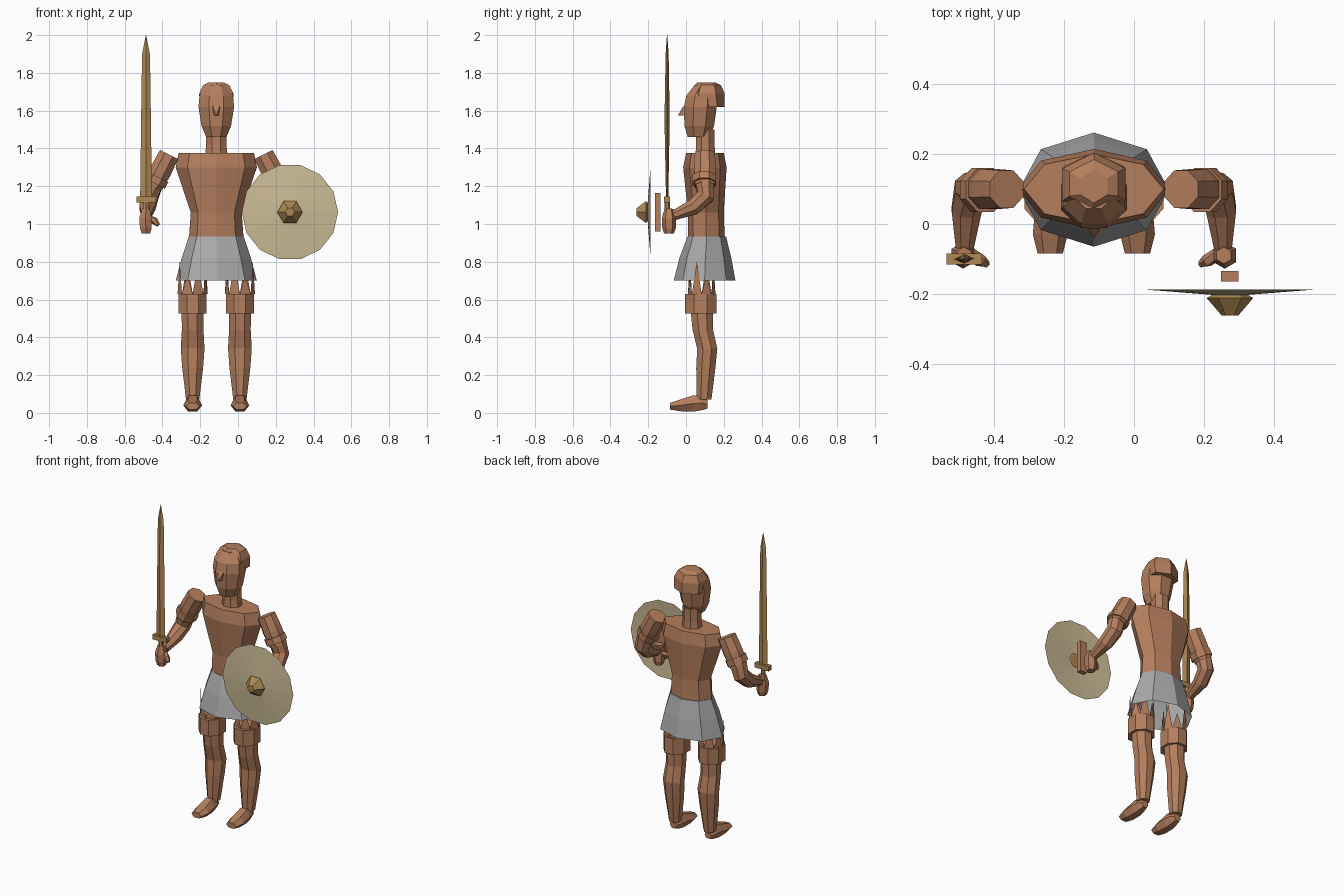
import bpy, bmesh, math
from mathutils import Vector

if "Cube" in bpy.data.objects:
    bpy.data.objects.remove(bpy.data.objects["Cube"])

CX = -0.115          # centre line of the body


def material(name, rgb):
    m = bpy.data.materials.new(name)
    m.diffuse_color = (*rgb, 1)
    m.use_nodes = True
    m.node_tree.nodes["Principled BSDF"].inputs["Base Color"].default_value = m.diffuse_color
    return m


SKIN = material("brown skin", (0.46, 0.21, 0.11))
CLOTH = material("grey cloth", (0.40, 0.40, 0.40))
GOLD = material("dull gold", (0.42, 0.25, 0.085))
TAN = material("pale tan", (0.60, 0.50, 0.30))


def build(name, verts, faces, mat, mirror=False):
    """Make an object; optionally add its mirror image across the body centre."""
    bm = bmesh.new()
    for s in ((1, -1) if mirror else (1,)):
        vs = [bm.verts.new((CX + s * (v[0] - CX), v[1], v[2])) for v in verts]
        for f in faces:
            bm.faces.new([vs[i] for i in f])
    bmesh.ops.recalc_face_normals(bm, faces=bm.faces)
    me = bpy.data.meshes.new(name)
    bm.to_mesh(me)
    bm.free()
    me.materials.append(mat)
    ob = bpy.data.objects.new(name, me)
    bpy.context.collection.objects.link(ob)
    return ob


def loft(name, rings, mat, caps=(True, True), mirror=False):
    n = len(rings[0])
    verts = [p for r in rings for p in r]
    faces = [(k * n + i, k * n + (i + 1) % n, (k + 1) * n + (i + 1) % n, (k + 1) * n + i)
             for k in range(len(rings) - 1) for i in range(n)]
    if caps[0]:
        faces.append(tuple(range(n)))
    if caps[1]:
        faces.append(tuple(range(len(verts) - n, len(verts))))
    return build(name, verts, faces, mat, mirror)


def ring(c, ra, rb, n=8, axis=(0, 0, 1), turn=0.0):
    """Ellipse around c, square to axis; ra is mostly along x, rb the other way."""
    a = Vector(axis).normalized()
    u = (Vector((1, 0, 0)) - a * a.x).normalized()
    w = a.cross(u)
    return [Vector(c) + u * ra * math.cos(t) + w * rb * math.sin(t)
            for t in (2 * math.pi * (i + turn) / n for i in range(n))]


def level(z, rx, y0, y1, x=CX, n=8, turn=0.0):
    """Horizontal ring given by half width and front/back limits."""
    return ring((x, (y0 + y1) / 2, z), rx, (y1 - y0) / 2, n, turn=turn)


def tube(name, pts, mat, mirror=True, n=8):
    """Limb through (x, y, z, radius) points, rings square to the path."""
    ps = [Vector(p[:3]) for p in pts]
    rings = [ring(ps[i], p[3], p[3], n, ps[min(i + 1, len(ps) - 1)] - ps[max(i - 1, 0)], 0.5)
             for i, p in enumerate(pts)]
    return loft(name, rings, mat, mirror=mirror)


def box(name, x, y, z, mat, mirror=False):
    return loft(name, [[(x[0], y[0], h), (x[1], y[0], h), (x[1], y[1], h), (x[0], y[1], h)]
                       for h in z], mat, mirror=mirror)


# Torso and neck
loft("torso", [level(*r) for r in ((0.92, 0.145, 0.01, 0.205), (1.06, 0.135, 0.01, 0.20),
                                   (1.30, 0.215, -0.015, 0.215), (1.375, 0.20, 0.0, 0.20))], SKIN)
loft("neck", [level(1.36, 0.065, 0.045, 0.16, turn=0.5), level(1.42, 0.058, 0.05, 0.155, turn=0.5),
              level(1.50, 0.058, 0.05, 0.155, turn=0.5)], SKIN)

# Skirt, open below
loft("skirt", [level(0.70, 0.215, -0.065, 0.262), level(0.82, 0.183, -0.035, 0.24),
               level(0.935, 0.145, 0.008, 0.212)], CLOTH, caps=(False, True))

# Head, hair cap, nose and ears
loft("head", [level(*r, turn=0.5) for r in ((1.46, 0.058, 0.005, 0.13), (1.52, 0.085, -0.015, 0.155),
                                            (1.62, 0.102, -0.018, 0.17), (1.68, 0.096, -0.005, 0.17),
                                            (1.735, 0.06, 0.04, 0.16))], SKIN)
loft("hair_cap", [level(z, rx, a, b, n=6, turn=0.5) for z, rx, a, b in (
    (1.62, 0.10, 0.045, 0.205), (1.69, 0.105, 0.02, 0.205),
    (1.735, 0.08, 0.045, 0.185), (1.75, 0.045, 0.06, 0.155))], SKIN)
build("nose", [(CX - 0.02, -0.012, 1.63), (CX + 0.02, -0.012, 1.63), (CX, -0.042, 1.575),
               (CX - 0.013, -0.012, 1.575), (CX + 0.013, -0.012, 1.575)],
      [(0, 1, 2), (0, 2, 3), (1, 4, 2), (3, 2, 4), (0, 3, 4, 1)], SKIN)
loft("ears", [ring((-0.20, 0.09, 1.605), 0.03, 0.03, 6, (1, 0, 0)),
              ring((-0.23, 0.095, 1.61), 0.028, 0.045, 6, (1, 0, 0)),
              ring((-0.245, 0.10, 1.61), 0.015, 0.03, 6, (1, 0, 0))], SKIN, mirror=True)

# Arms: sleeve, cuff, forearm, fist, thumb
tube("upper_arms", [(-0.365, 0.10, 1.368, 0.058), (-0.41, 0.10, 1.28, 0.062),
                    (-0.45, 0.10, 1.20, 0.056)], SKIN)
tube("arm_cuffs", [(-0.425, 0.097, 1.25, 0.068), (-0.443, 0.097, 1.215, 0.068)], SKIN)
tube("forearms", [(-0.445, 0.10, 1.22, 0.054), (-0.468, 0.102, 1.145, 0.05),
                  (-0.48, 0.04, 1.09, 0.046), (-0.485, -0.065, 1.045, 0.028)], SKIN)
tube("fists", [(-0.487, -0.09, 1.08, 0.024), (-0.49, -0.09, 1.03, 0.038),
               (-0.488, -0.09, 0.98, 0.036), (-0.488, -0.09, 0.95, 0.026)], SKIN, n=6)
tube("thumbs", [(-0.47, -0.085, 1.03, 0.018), (-0.44, -0.105, 1.015, 0.019),
                (-0.422, -0.115, 0.995, 0.011)], SKIN, n=6)

# Legs, knee length cuffs and ragged trouser points
LX, LY = -0.24, 0.078
loft("legs", [level(*r, x=LX, turn=0.5) for r in (
    (0.64, 0.075, 0.015, 0.15), (0.52, 0.063, 0.022, 0.148), (0.44, 0.062, 0.03, 0.148),
    (0.34, 0.068, 0.055, 0.17), (0.24, 0.06, 0.05, 0.16), (0.07, 0.038, 0.052, 0.138))],
    SKIN, mirror=True)
loft("leg_cuffs", [level(0.525, 0.08, -0.012, 0.168, LX, turn=0.5),
                   level(0.63, 0.08, -0.012, 0.168, LX, turn=0.5)], SKIN, mirror=True)
base = level(0.63, 0.08, 0.01, 0.156, LX)
verts, faces = [], []
for i in range(8):
    a, b = base[i], base[(i + 1) % 8]
    tip = (a + b) / 2
    verts += [a, b, Vector((tip.x, tip.y, 0.735 if i % 2 else 0.80))]
    faces.append((3 * i, 3 * i + 1, 3 * i + 2))
build("ragged_points", verts, faces, SKIN, mirror=True)

# Feet, lofted from heel to toe
loft("feet", [ring((LX, y, z), rx, rz, 6, (0, 1, 0)) for y, z, rx, rz in (
    (0.115, 0.045, 0.025, 0.025), (0.08, 0.052, 0.038, 0.045), (0.04, 0.05, 0.044, 0.05),
    (-0.03, 0.04, 0.05, 0.036), (-0.085, 0.035, 0.036, 0.02))], SKIN, mirror=True)

# Sword: grip, guard, diamond section blade
SX, SY = -0.487, -0.10
tube("sword_grip", [(SX, SY, 0.955, 0.014), (SX, SY, 1.12, 0.014)], GOLD, mirror=False, n=6)
box("sword_guard", (-0.537, -0.435), (-0.116, -0.084), (1.115, 1.145), GOLD)
loft("sword_blade", [ring((SX, SY, z), rx, ry, 4) for z, rx, ry in (
    (1.14, 0.031, 0.006), (1.55, 0.026, 0.014), (1.90, 0.021, 0.008), (2.0, 0.001, 0.001))], GOLD)

# Shield: shallow cone, boss and hand bar
SH = (0.275, 1.063)
rim = ring((SH[0], -0.187, SH[1]), 0.255, 0.255, 14, (0, 1, 0))
build("shield", rim + [Vector((SH[0], -0.207, SH[1]))],
      [(i, (i + 1) % 14, 14) for i in range(14)], TAN)
loft("shield_boss", [ring((SH[0], y, SH[1]), r, r, 6, (0, 1, 0)) for y, r in (
    (-0.20, 0.045), (-0.212, 0.067), (-0.262, 0.024))], GOLD)
box("shield_handle", (0.25, 0.30), (-0.165, -0.135), (0.96, 1.165), SKIN)
